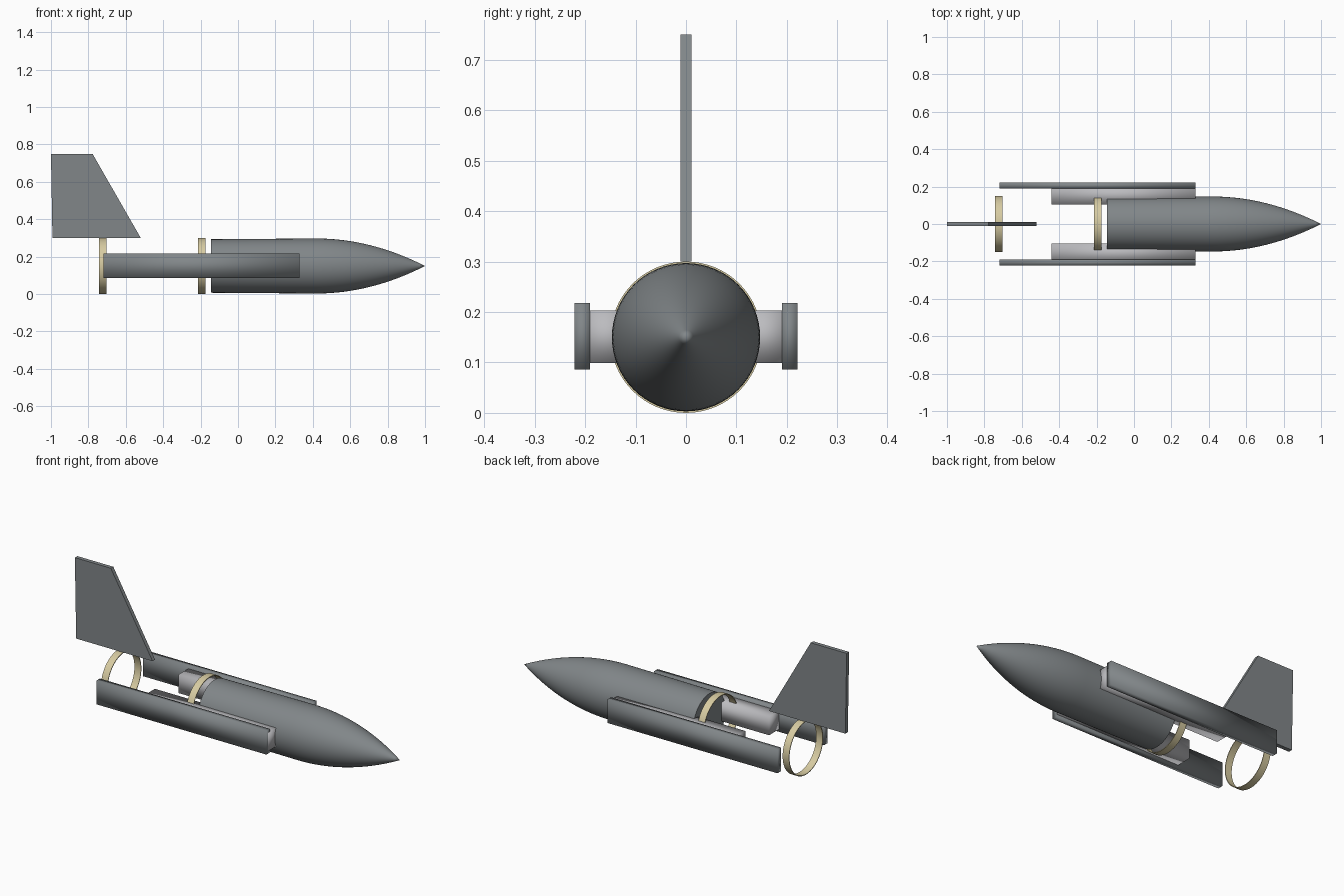
import bpy, bmesh, math

if "Cube" in bpy.data.objects:
    bpy.data.objects.remove(bpy.data.objects["Cube"])

AXIS_Z = 0.15  # height of the long axis


def material(name, rgb):
    m = bpy.data.materials.new(name)
    m.diffuse_color = (*rgb, 1)
    m.use_nodes = True
    m.node_tree.nodes["Principled BSDF"].inputs["Base Color"].default_value = m.diffuse_color
    return m


GREY = material("dark grey", (0.22, 0.24, 0.25))
LIGHT = material("light grey", (0.50, 0.50, 0.52))
CREAM = material("cream", (0.68, 0.60, 0.36))


def finish(name, bm, mat, smooth=None):
    bmesh.ops.recalc_face_normals(bm, faces=bm.faces)
    mesh = bpy.data.meshes.new(name)
    bm.to_mesh(mesh)
    bm.free()
    mesh.materials.append(mat)
    ob = bpy.data.objects.new(name, mesh)
    bpy.context.collection.objects.link(ob)
    bpy.ops.object.select_all(action='DESELECT')
    ob.select_set(True)
    bpy.context.view_layer.objects.active = ob
    if smooth == "angle":
        bpy.ops.object.shade_smooth_by_angle()
    elif smooth == "all":
        bpy.ops.object.shade_smooth()
    return ob


def lathe(name, profile, mat, closed=False, steps=64):
    """Spin (x, radius) points around the long axis."""
    bm = bmesh.new()
    verts = [bm.verts.new((x, 0, AXIS_Z + r)) for x, r in profile]
    pairs = list(zip(verts, verts[1:]))
    if closed:
        pairs.append((verts[-1], verts[0]))
    edges = [bm.edges.new(p) for p in pairs]
    bmesh.ops.spin(bm, geom=verts + edges, cent=(0, 0, AXIS_Z), axis=(1, 0, 0),
                   angle=2 * math.pi, steps=steps)
    bmesh.ops.remove_doubles(bm, verts=bm.verts, dist=1e-5)
    return finish(name, bm, mat, "angle")


def box(name, x, y, z, mat):
    bm = bmesh.new()
    bmesh.ops.create_cube(bm, size=1)
    for v in bm.verts:
        for i, (lo, hi) in enumerate((x, y, z)):
            v.co[i] = lo if v.co[i] < 0 else hi
    return finish(name, bm, mat, "all")


# Fuselage: nearly straight rear with a parabolic nose
nose = [(0.42 + 0.58 * i / 20, 0.147 * (1 - (i / 20) ** 2)) for i in range(21)]
lathe("fuselage", [(-0.145, 0), (-0.145, 0.143), (0.1, 0.145)] + nose, GREY)

# Thin open hoops behind the fuselage
for name, x in (("front_hoop", -0.195), ("rear_hoop", -0.722)):
    lathe(name, [(x - 0.02, 0.146), (x + 0.02, 0.146),
                 (x + 0.02, 0.15), (x - 0.02, 0.15)], CREAM, closed=True)

# Side rails and the blocks that carry them
for side, s in (("left", 1), ("right", -1)):
    box(side + "_rail", (-0.72, 0.33), sorted((s * 0.19, s * 0.221)), (0.086, 0.218), GREY)
    box(side + "_rail_block", (-0.44, 0.33), sorted((s * 0.105, s * 0.206)), (0.099, 0.203), LIGHT)

# Tail fin: extruded flat outline
bm = bmesh.new()
outline = [(-0.992, 0.30), (-0.52, 0.30), (-0.778, 0.75), (-1.0, 0.75)]
face = bm.faces.new([bm.verts.new((x, -0.011, z)) for x, z in outline])
ext = bmesh.ops.extrude_face_region(bm, geom=[face])
for v in ext["geom"]:
    if isinstance(v, bmesh.types.BMVert):
        v.co.y = 0.011
finish("tail_fin", bm, GREY)
